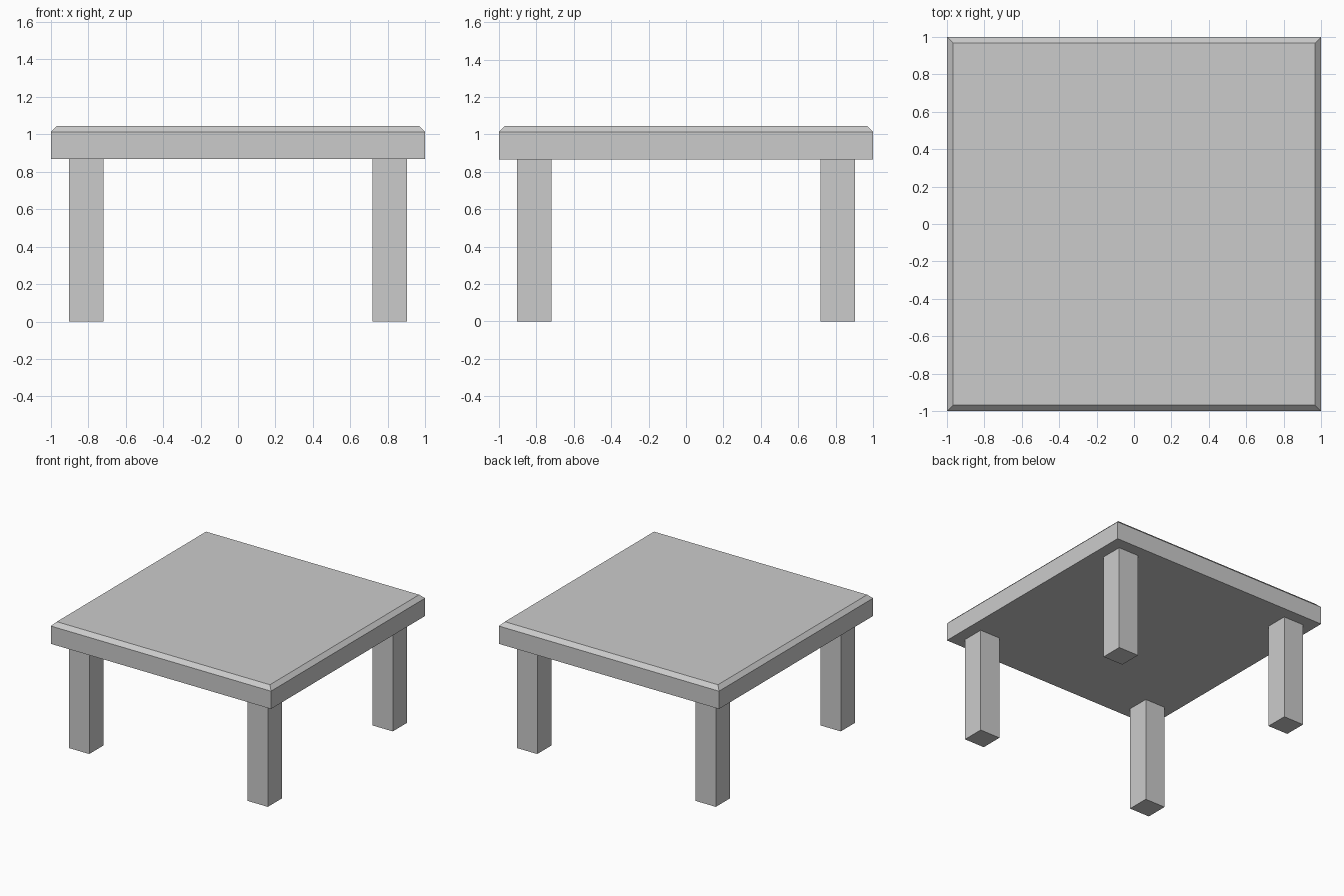
import bpy
import bmesh
from mathutils import Matrix, Vector

if "Cube" in bpy.data.objects:
    bpy.data.objects.remove(bpy.data.objects["Cube"])

TOP_Z, UNDERSIDE_Z, CHAMFER = 1.045, 0.867, 0.032
LEG_WIDTH, LEG_CENTRE = 0.184, 0.811


def box(name, size, centre, top_chamfer=0.0):
    bm = bmesh.new()
    bmesh.ops.create_cube(bm, size=1.0)
    bm.transform(Matrix.Diagonal(Vector(size)).to_4x4())
    if top_chamfer:
        rim = [e for e in bm.edges if all(v.co.z > 0 for v in e.verts)]
        bmesh.ops.bevel(bm, geom=rim, offset=top_chamfer, segments=1,
                        affect='EDGES')
    mesh = bpy.data.meshes.new(name)
    bm.to_mesh(mesh)
    bm.free()
    obj = bpy.data.objects.new(name, mesh)
    obj.location = centre
    bpy.context.collection.objects.link(obj)
    return obj


# Square tabletop with chamfered upper rim
box("tabletop", (2.0, 2.0, TOP_Z - UNDERSIDE_Z),
    (0, 0, (TOP_Z + UNDERSIDE_Z) / 2), CHAMFER)

# Four square legs, inset from the corners
for side_y, depth in ((-1, "front"), (1, "back")):
    for side_x, side in ((-1, "left"), (1, "right")):
        box(f"{depth}_{side}_leg", (LEG_WIDTH, LEG_WIDTH, UNDERSIDE_Z),
            (side_x * LEG_CENTRE, side_y * LEG_CENTRE, UNDERSIDE_Z / 2))
